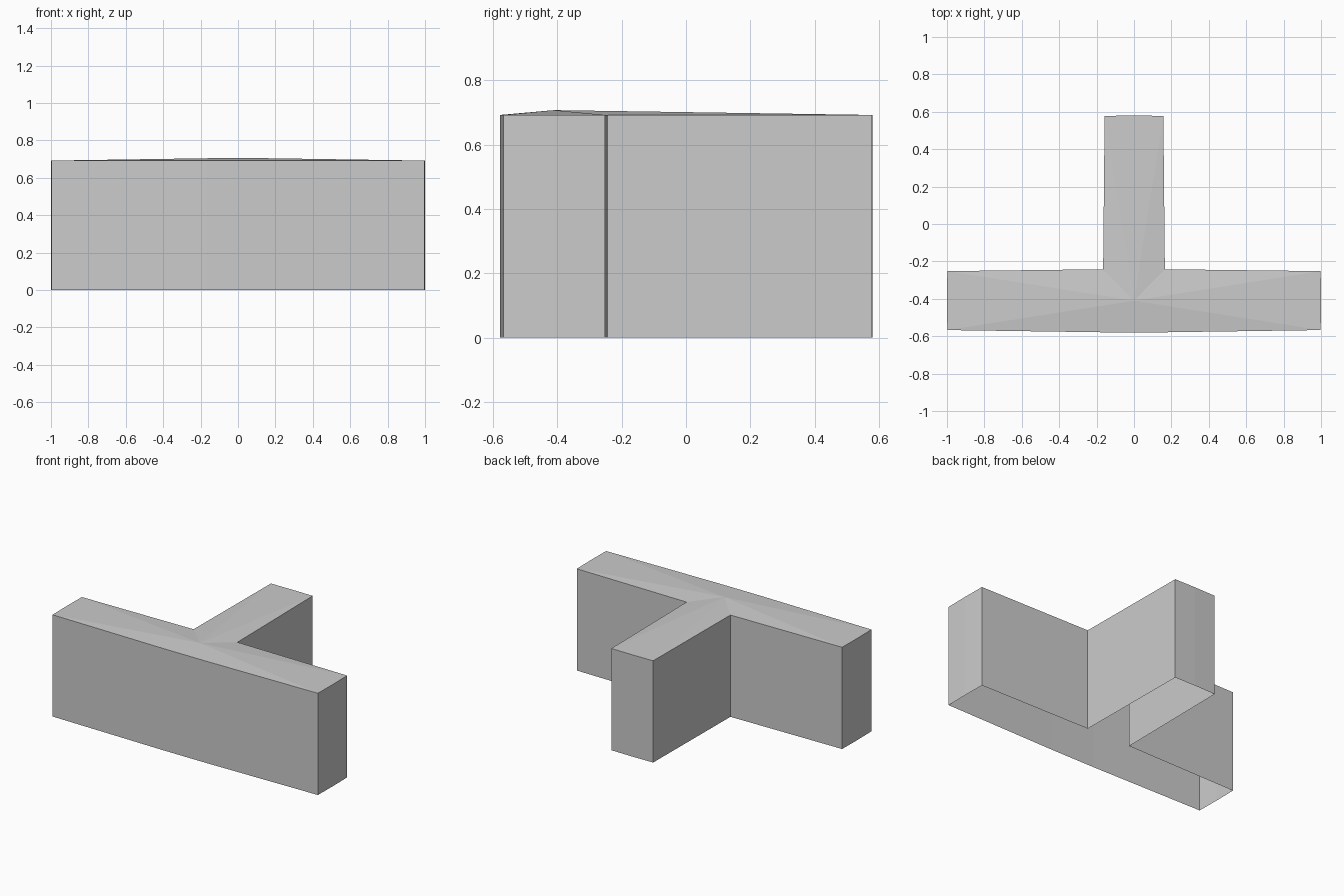
import bpy
import bmesh

if "Cube" in bpy.data.objects:
    bpy.data.objects.remove(bpy.data.objects["Cube"], do_unlink=True)

# Plain grey for the whole wall
grey = bpy.data.materials.new("wall_grey")
colour = (0.6, 0.6, 0.6, 1)
grey.diffuse_color = colour
grey.use_nodes = True
grey.node_tree.nodes["Principled BSDF"].inputs["Base Color"].default_value = colour

WALL_TOP = 0.692
PEAK = (0, -0.41, 0.707)

# Left half of the T-shaped plan, front to back; walls swell a little at the junction
half = [(0.165, -0.579), (0.998, -0.567), (1, -0.41), (0.998, -0.252),
        (0.165, -0.242), (0.157, 0.578)]
outline = half + [(0, 0.58)] + [(-x, y) for x, y in reversed(half)]

# Hollow shell: side walls and a shallow peaked top, open underneath
bm = bmesh.new()
bottom = [bm.verts.new((x, y, 0)) for x, y in outline]
top = [bm.verts.new((x, y, WALL_TOP)) for x, y in outline]
peak = bm.verts.new(PEAK)
for i in range(len(outline)):
    j = (i + 1) % len(outline)
    bm.faces.new((bottom[i], bottom[j], top[j], top[i]))
    bm.faces.new((top[i], top[j], peak))
bm.normal_update()

mesh = bpy.data.meshes.new("t_wall")
bm.to_mesh(mesh)
bm.free()
mesh.materials.append(grey)
wall = bpy.data.objects.new("t_wall", mesh)
bpy.context.collection.objects.link(wall)
